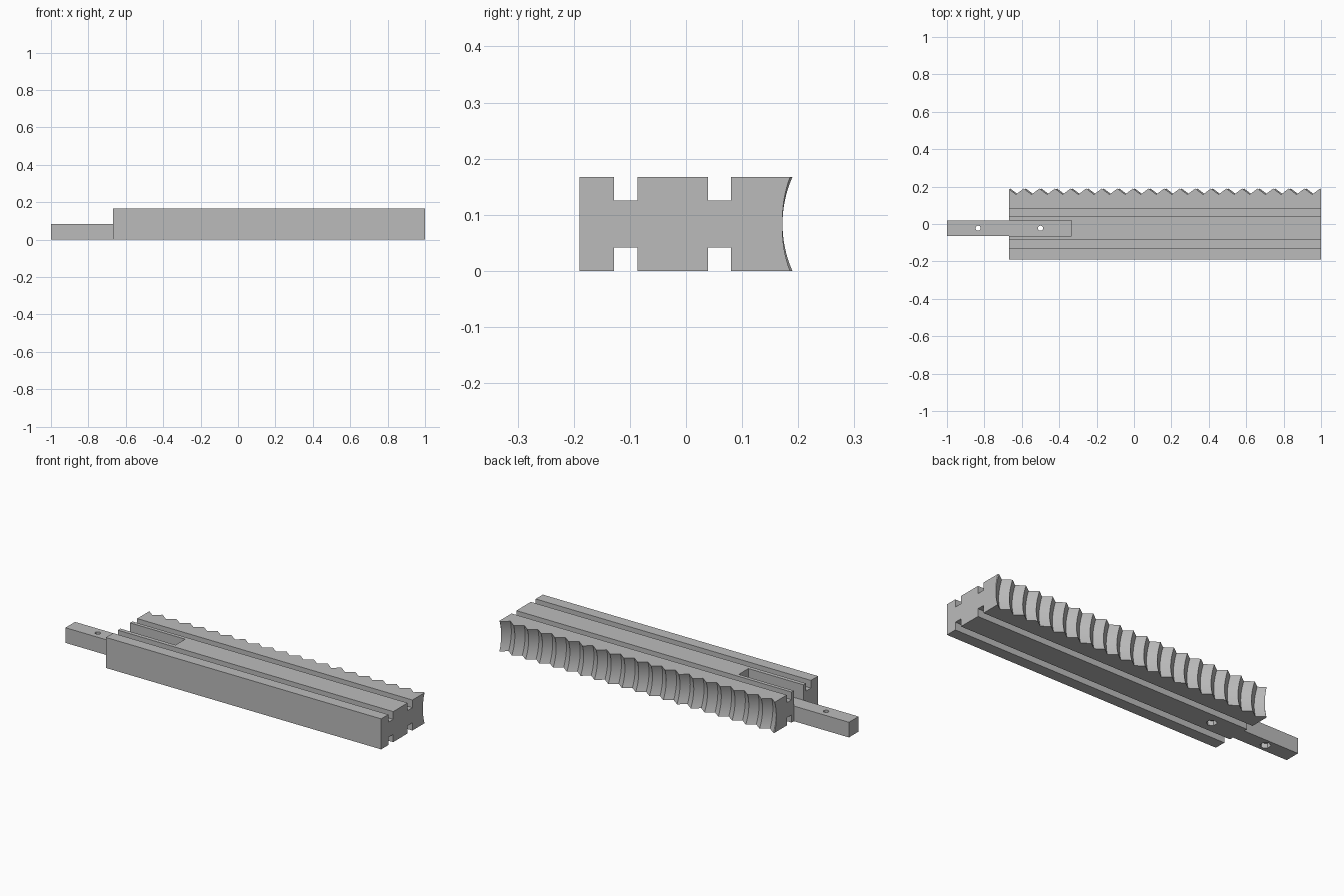
import bpy, bmesh, math

if "Cube" in bpy.data.objects:
    bpy.data.objects.remove(bpy.data.objects["Cube"])

X0, X1, H = -0.667, 1.0, 0.167      # block ends and height
BAR_Y, BAR_W = -0.0225, 0.083       # bar centre line and width
TEETH, R, DEPTH, AXIS = 20, 0.208, 0.029, 0.380
PITCH = (X1 - X0) / TEETH
ARC = 16

steel = bpy.data.materials.new("grey")
steel.diffuse_color = (0.5, 0.5, 0.5, 1)
steel.use_nodes = True
steel.node_tree.nodes["Principled BSDF"].inputs["Base Color"].default_value = steel.diffuse_color


def make_object(name, bm):
    bmesh.ops.recalc_face_normals(bm, faces=bm.faces[:])
    mesh = bpy.data.meshes.new(name)
    bm.to_mesh(mesh)
    bm.free()
    mesh.materials.append(steel)
    obj = bpy.data.objects.new(name, mesh)
    bpy.context.collection.objects.link(obj)
    return obj


def box(name, x, y, z):
    bm = bmesh.new()
    bmesh.ops.create_cube(bm, size=1)
    for v in bm.verts:
        v.co = [a + (c + 0.5) * (b - a) for c, (a, b) in zip(v.co, (x, y, z))]
    return make_object(name, bm)


def prism(name, x, y, z, radius, sides):
    bm = bmesh.new()
    bmesh.ops.create_cone(bm, cap_ends=True, segments=sides, radius1=radius,
                          radius2=radius, depth=z[1] - z[0])
    bmesh.ops.translate(bm, vec=(x, y, (z[0] + z[1]) / 2), verts=bm.verts[:])
    return make_object(name, bm)


def cut(obj, cutter):
    mod = obj.modifiers.new("cut", 'BOOLEAN')
    mod.operation, mod.solver, mod.object = 'DIFFERENCE', 'EXACT', cutter
    bpy.context.view_layer.objects.active = obj
    bpy.ops.object.modifier_apply(modifier=mod.name)
    bpy.data.objects.remove(cutter)


def clamp(x):
    return min(max(x, X0), X1)


def tooth_point(station, z):
    """Point on the concave thread face, following a shallow helix."""
    h = z - H / 2
    shift = -PITCH * math.asin(h / R) / (2 * math.pi)
    x = clamp(station + shift)
    t = (x - X0 - shift) / PITCH
    r = R + DEPTH * 2 * abs(t - round(t))
    return x, AXIS - math.sqrt(r * r - h * h), z


# Grooved block: flat outline plus toothed concave back, lofted along x
lower = [(-0.19, 0)]
for a, b in ((-0.128, -0.086), (0.039, 0.0805)):
    lower += [(a, 0), (a, 0.042), (b, 0.042), (b, 0)]
upper = [(y, H - z) for y, z in reversed(lower)]

bm = bmesh.new()
rings = []
for k in range(-1, 2 * TEETH + 2):
    s = X0 + k * PITCH / 2
    pts = [(clamp(s), y, z) for y, z in lower]
    pts += [tooth_point(s, H * i / ARC) for i in range(ARC + 1)]
    pts += [(clamp(s), y, z) for y, z in upper]
    rings.append([bm.verts.new(p) for p in pts])
n = len(rings[0])
for r0, r1 in zip(rings, rings[1:]):
    for i in range(n):
        j = (i + 1) % n
        bm.faces.new((r0[i], r0[j], r1[j], r1[i]))
bm.faces.new(rings[0])
bm.faces.new(rings[-1])
bmesh.ops.remove_doubles(bm, verts=bm.verts[:], dist=1e-5)
bmesh.ops.dissolve_limit(bm, angle_limit=math.radians(0.3),
                         verts=bm.verts[:], edges=bm.edges[:])
block = make_object("toothed_block", bm)

# Mounting bar seated in an open slot of the block
bar_y = (BAR_Y - BAR_W / 2, BAR_Y + BAR_W / 2)
cut(block, box("slot", (X0 - 0.1, -0.333), bar_y, (-0.1, H + 0.1)))
bar = box("mounting_bar", (-1, -0.333), bar_y, (0, 0.083))

# Bolt holes with hexagonal nut recesses underneath
for x in (-0.833, -0.5):
    cut(bar, prism("bolt_hole", x, BAR_Y, (-0.1, 0.2), 0.0135, 24))
    cut(bar, prism("nut_recess", x, BAR_Y, (-0.05, 0.025), 0.027, 6))

for obj in (block, bar):
    bpy.ops.object.select_all(action='DESELECT')
    obj.select_set(True)
    bpy.context.view_layer.objects.active = obj
    bpy.ops.object.shade_smooth_by_angle(angle=math.radians(25))
